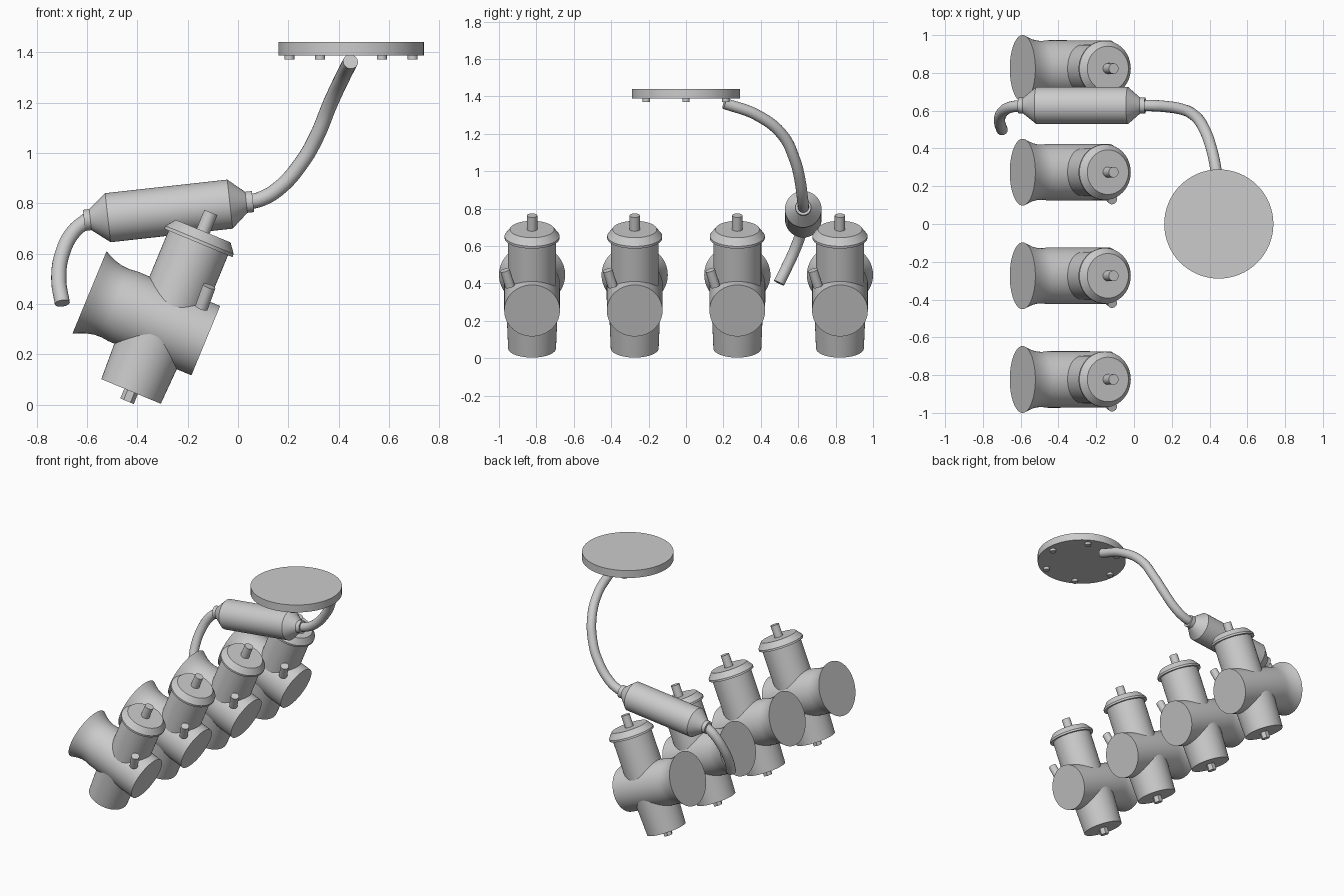
import bpy, bmesh, math
from mathutils import Matrix, Vector

cube = bpy.data.objects.get("Cube")
if cube:
    bpy.data.objects.remove(cube, do_unlink=True)

GREY = (0.6, 0.6, 0.6, 1)
metal = bpy.data.materials.new("plain_grey_metal")
metal.use_nodes = True
metal.diffuse_color = GREY
for node in metal.node_tree.nodes:
    if node.type == "BSDF_PRINCIPLED":
        node.inputs["Base Color"].default_value = GREY


def finish(name, bm, matrix):
    """Turn a bmesh into a placed object, smooth with sharp edges."""
    bmesh.ops.recalc_face_normals(bm, faces=bm.faces)
    mesh = bpy.data.meshes.new(name)
    bm.to_mesh(mesh)
    bm.free()
    mesh.materials.append(metal)
    mesh.shade_smooth()
    mesh.set_sharp_from_angle(angle=math.radians(30))
    obj = bpy.data.objects.new(name, mesh)
    bpy.context.collection.objects.link(obj)
    obj.matrix_world = matrix
    return obj


def lathe(name, profile, matrix, sides=48):
    """Closed solid of revolution from (height, radius) pairs about local z."""
    bm = bmesh.new()
    rings = []
    for h, r in profile:
        rings.append([bm.verts.new((r * math.cos(k * math.tau / sides),
                                    r * math.sin(k * math.tau / sides), h))
                      for k in range(sides)])
    for low, high in zip(rings, rings[1:]):
        for k in range(sides):
            n = (k + 1) % sides
            bm.faces.new((low[k], low[n], high[n], high[k]))
    bm.faces.new(rings[0])
    bm.faces.new(rings[-1])
    return finish(name, bm, matrix)


def along(start, end):
    """Frame at start with z pointing to end."""
    start, end = Vector(start), Vector(end)
    turn = (end - start).to_track_quat("Z", "Y").to_matrix().to_4x4()
    return Matrix.Translation(start) @ turn


def pipe(name, points, radius):
    """Round capped tube following a smooth path."""
    curve = bpy.data.curves.new(name, "CURVE")
    curve.dimensions = "3D"
    curve.bevel_depth = radius
    curve.bevel_resolution = 6
    curve.use_fill_caps = True
    spline = curve.splines.new("BEZIER")
    spline.bezier_points.add(len(points) - 1)
    for bp, co in zip(spline.bezier_points, points):
        bp.co = co
        bp.handle_left_type = bp.handle_right_type = "AUTO"
    spline.resolution_u = 10
    curve.materials.append(metal)
    temp = bpy.data.objects.new(name + "_path", curve)
    bpy.context.collection.objects.link(temp)
    bpy.context.view_layer.update()
    bm = bmesh.new()
    evaluated = temp.evaluated_get(bpy.context.evaluated_depsgraph_get())
    bm.from_mesh(evaluated.to_mesh())
    evaluated.to_mesh_clear()
    bpy.data.objects.remove(temp, do_unlink=True)
    bmesh.ops.remove_doubles(bm, verts=bm.verts, dist=0.0001)
    return finish(name, bm, Matrix())


# Four tilted carburettors: local x runs down the bore, local z up the barrel
TILT = Matrix.Rotation(math.radians(22.5), 4, "Y")
BORE = Matrix.Rotation(math.radians(90), 4, "Y")
BARREL_X, BOWL_X = 0.324, 0.303
for i in range(4):
    base = Matrix.Translation((-0.59, -0.823 + i * 0.5487, 0.446)) @ TILT
    barrel = base @ Matrix.Translation((BARREL_X, 0, 0))
    bowl = base @ Matrix.Translation((BOWL_X, 0, 0))
    tag = f"_{i + 1}"
    # Bore with flared intake
    lathe("bore" + tag, [(0, 0.177), (0.025, 0.165), (0.05, 0.155), (0.08, 0.148),
                         (0.11, 0.146), (0.145, 0.15), (0.5, 0.149)], base @ BORE, 64)
    # Upper barrel, chamfered cap and knob
    lathe("barrel" + tag, [(0, 0.128), (0.355, 0.128)], barrel)
    lathe("barrel_cap" + tag, [(0.347, 0.147), (0.36, 0.147), (0.398, 0.118)], barrel)
    lathe("cap_knob" + tag, [(0.39, 0.028), (0.478, 0.028)], barrel, 24)
    # Lower bowl and drain nut
    lathe("float_bowl" + tag, [(-0.3, 0.128), (0, 0.14)], bowl)
    lathe("drain_nut" + tag, [(-0.342, 0.029), (-0.29, 0.029)], bowl, 6)
    # Side peg
    lathe("side_peg" + tag, [(0, 0.026), (0.095, 0.026)],
          base @ along((0.434, -0.118, 0.114), (0.43, -0.145, 0.204)), 24)

# Exhaust silencer with tapered ends and collars
lathe("silencer", [(-0.095, 0.042), (-0.07, 0.042), (0, 0.098), (0.488, 0.098),
                   (0.553, 0.042), (0.58, 0.042)],
      along((-0.517, 0.627, 0.743), (-0.032, 0.627, 0.797)))

# Pipes on both ends of the silencer
pipe("rising_pipe", [(0.03, 0.627, 0.804), (0.09, 0.627, 0.817), (0.165, 0.622, 0.862),
                     (0.255, 0.607, 0.965), (0.31, 0.582, 1.06), (0.366, 0.515, 1.195),
                     (0.415, 0.38, 1.3), (0.447, 0.205, 1.363)], 0.03)
pipe("tail_pipe", [(-0.59, 0.627, 0.74), (-0.655, 0.618, 0.685), (-0.698, 0.59, 0.6),
                   (-0.712, 0.545, 0.5), (-0.698, 0.497, 0.403)], 0.03)

# Round top plate with a ring of bolts underneath
plate = Matrix.Translation((0.449, 0, 0))
lathe("top_plate", [(1.388, 0.289), (1.44, 0.289)], plate, 64)
for k in range(6):
    a = k * math.tau / 6
    spot = Matrix.Translation((0.245 * math.cos(a), 0.245 * math.sin(a), 0))
    lathe(f"plate_bolt_{k + 1}", [(1.371, 0.02), (1.395, 0.02)], plate @ spot, 20)
